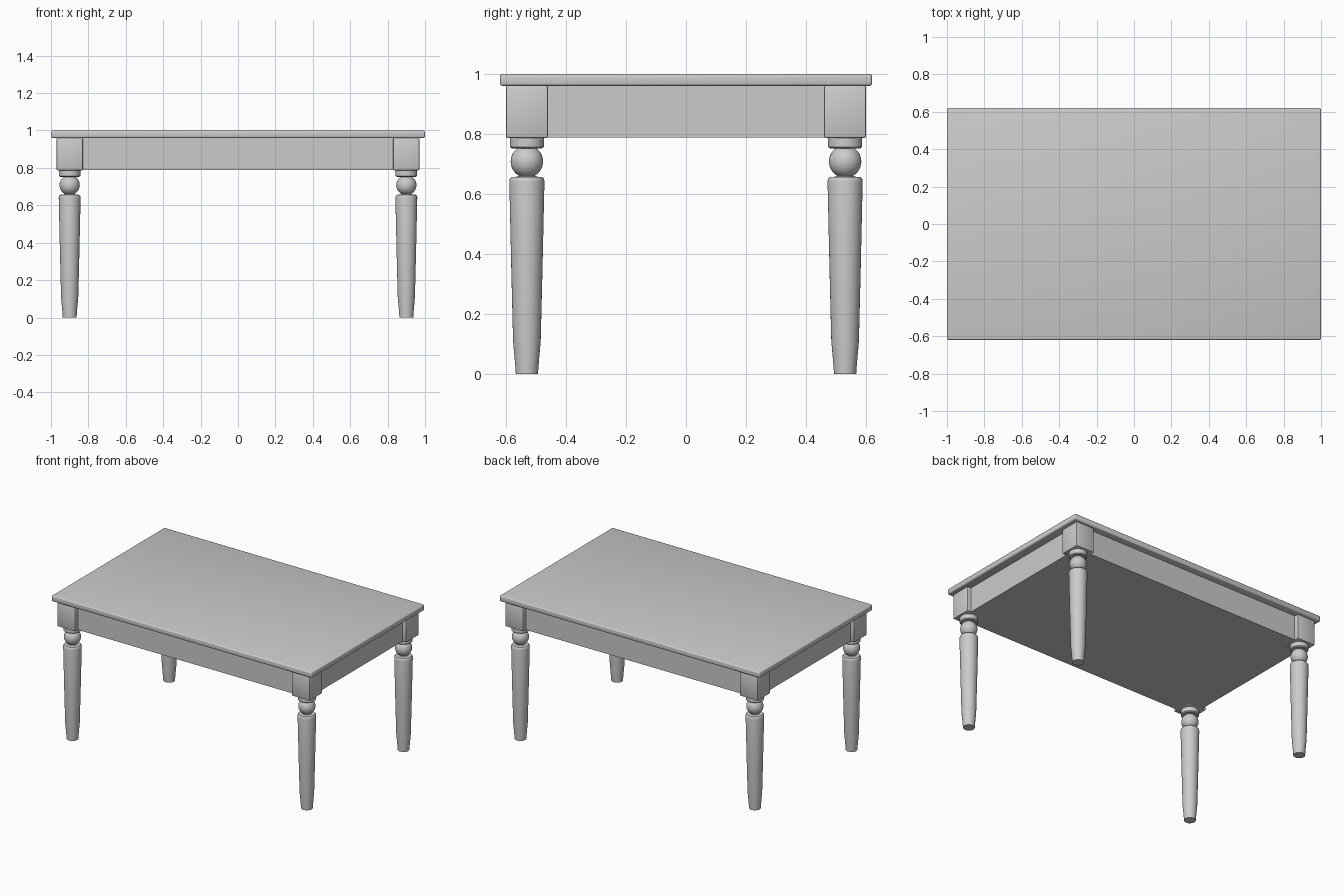
import bpy, bmesh, math

if "Cube" in bpy.data.objects:
    bpy.data.objects.remove(bpy.data.objects["Cube"])


def box(name, center, size, bevel=0.0, segments=2):
    bm = bmesh.new()
    bmesh.ops.create_cube(bm, size=1)
    bmesh.ops.scale(bm, vec=size, verts=bm.verts)
    if bevel:
        bmesh.ops.bevel(bm, geom=bm.edges[:], offset=bevel, segments=segments,
                        profile=0.5, affect='EDGES')
    return finish(name, bm, center)


def lathe(name, profile, center, sides=48):
    bm = bmesh.new()
    verts = [bm.verts.new((r, 0, z)) for r, z in profile]
    edges = [bm.edges.new(pair) for pair in zip(verts, verts[1:])]
    bmesh.ops.spin(bm, geom=verts + edges, cent=(0, 0, 0), axis=(0, 0, 1),
                   angle=math.tau, steps=sides)
    bmesh.ops.remove_doubles(bm, verts=bm.verts, dist=1e-5)
    bmesh.ops.recalc_face_normals(bm, faces=bm.faces)
    return finish(name, bm, center)


def finish(name, bm, center):
    mesh = bpy.data.meshes.new(name)
    bm.to_mesh(mesh)
    bm.free()
    obj = bpy.data.objects.new(name, mesh)
    bpy.context.collection.objects.link(obj)
    obj.location = center
    bpy.ops.object.select_all(action='DESELECT')
    obj.select_set(True)
    bpy.context.view_layer.objects.active = obj
    bpy.ops.object.shade_smooth_by_angle(angle=math.radians(35))
    return obj


# Table top and the apron frame below it
box("table_top", (0, 0, 0.98), (2.0, 1.24, 0.04), 0.009, 3)
box("apron", (0, 0, 0.875), (1.88, 1.14, 0.174))

# Turned leg profile: tapered shaft, ball, collar (radius, height)
ball = [(0.054 * math.cos(a), 0.708 + 0.054 * math.sin(a))
        for a in (math.radians(d) for d in range(-60, 61, 10))]
leg_profile = [(0, 0), (0.037, 0), (0.039, 0.03), (0.046, 0.11), (0.052, 0.35),
               (0.0585, 0.64), (0.057, 0.65), (0.052, 0.656), (0.03, 0.658)]
leg_profile += ball
leg_profile += [(0.05, 0.752), (0.057, 0.757), (0.057, 0.79), (0, 0.79)]

# Corner block and leg at each corner
for y, depth in ((-0.53, "front"), (0.53, "back")):
    for x, side in ((-0.9, "left"), (0.9, "right")):
        box(f"{depth}_{side}_corner_block", (x, y, 0.874), (0.14, 0.14, 0.174), 0.006)
        lathe(f"{depth}_{side}_leg", leg_profile, (x, y, 0))
